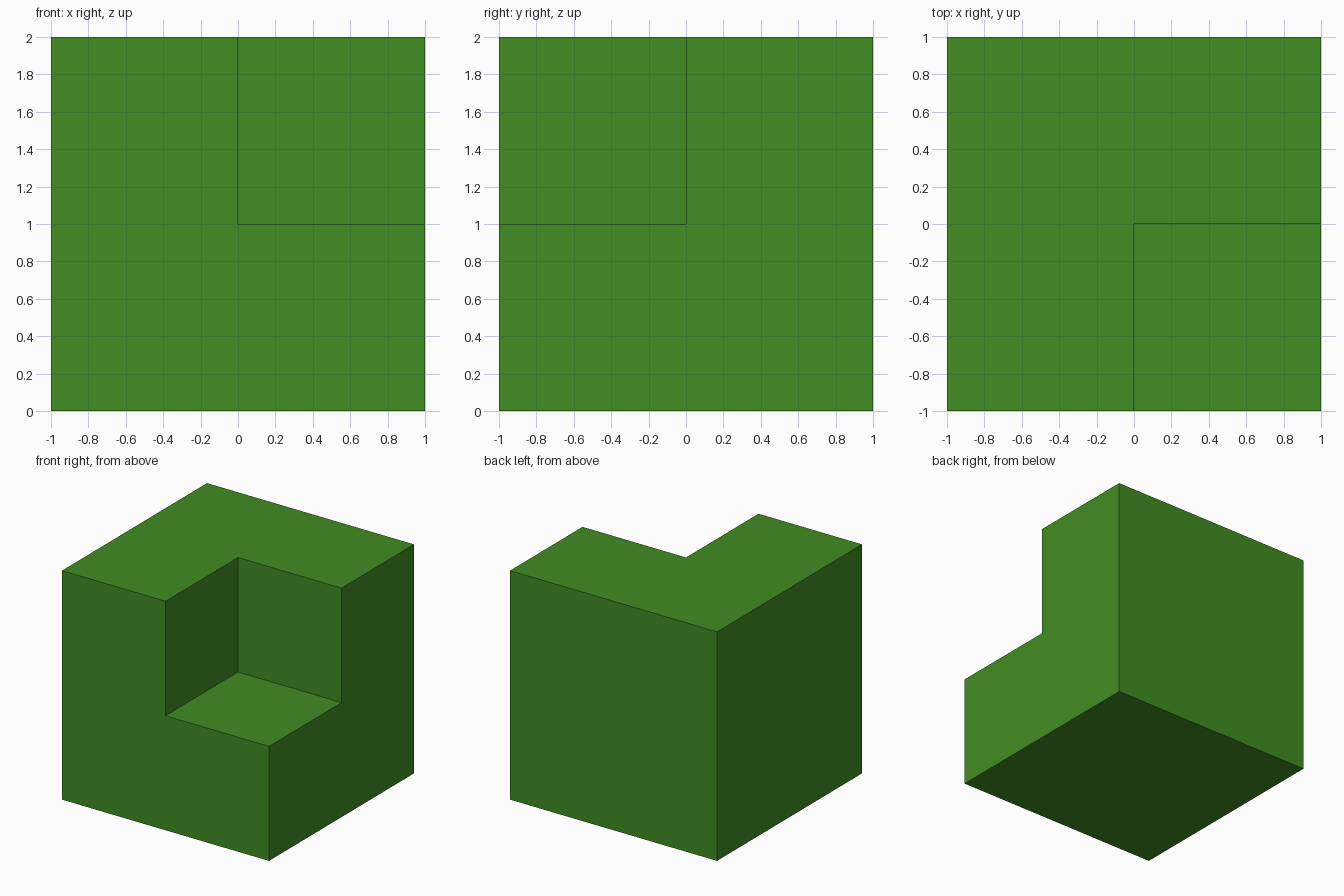
import bpy

if "Cube" in bpy.data.objects:
    bpy.data.objects.remove(bpy.data.objects["Cube"])


def box(name, low, high):
    """Axis-aligned box between two corners."""
    size = [h - l for l, h in zip(low, high)]
    centre = [(h + l) / 2 for l, h in zip(low, high)]
    bpy.ops.mesh.primitive_cube_add(size=1, location=centre)
    obj = bpy.context.object
    obj.name = name
    obj.scale = size
    bpy.ops.object.transform_apply(location=True, rotation=False, scale=True)
    return obj


green = bpy.data.materials.new("green")
green.diffuse_color = (0.053, 0.266, 0.016, 1)
green.use_nodes = True
green.node_tree.nodes["Principled BSDF"].inputs["Base Color"].default_value = green.diffuse_color

# Corner notch cutter: front, right, upper octant
cutter = box("notch_cutter", (0, -1.5, 1), (1.5, 0, 2.5))
cutter.hide_render = True

# Main block with the notch cut out
block = box("notched_block", (-1, -1, 0), (1, 1, 2))
block.data.materials.append(green)
cut = block.modifiers.new("notch", 'BOOLEAN')
cut.operation = 'DIFFERENCE'
cut.solver = 'EXACT'
cut.object = cutter
bpy.ops.object.modifier_apply(modifier=cut.name)
bpy.data.objects.remove(cutter)
